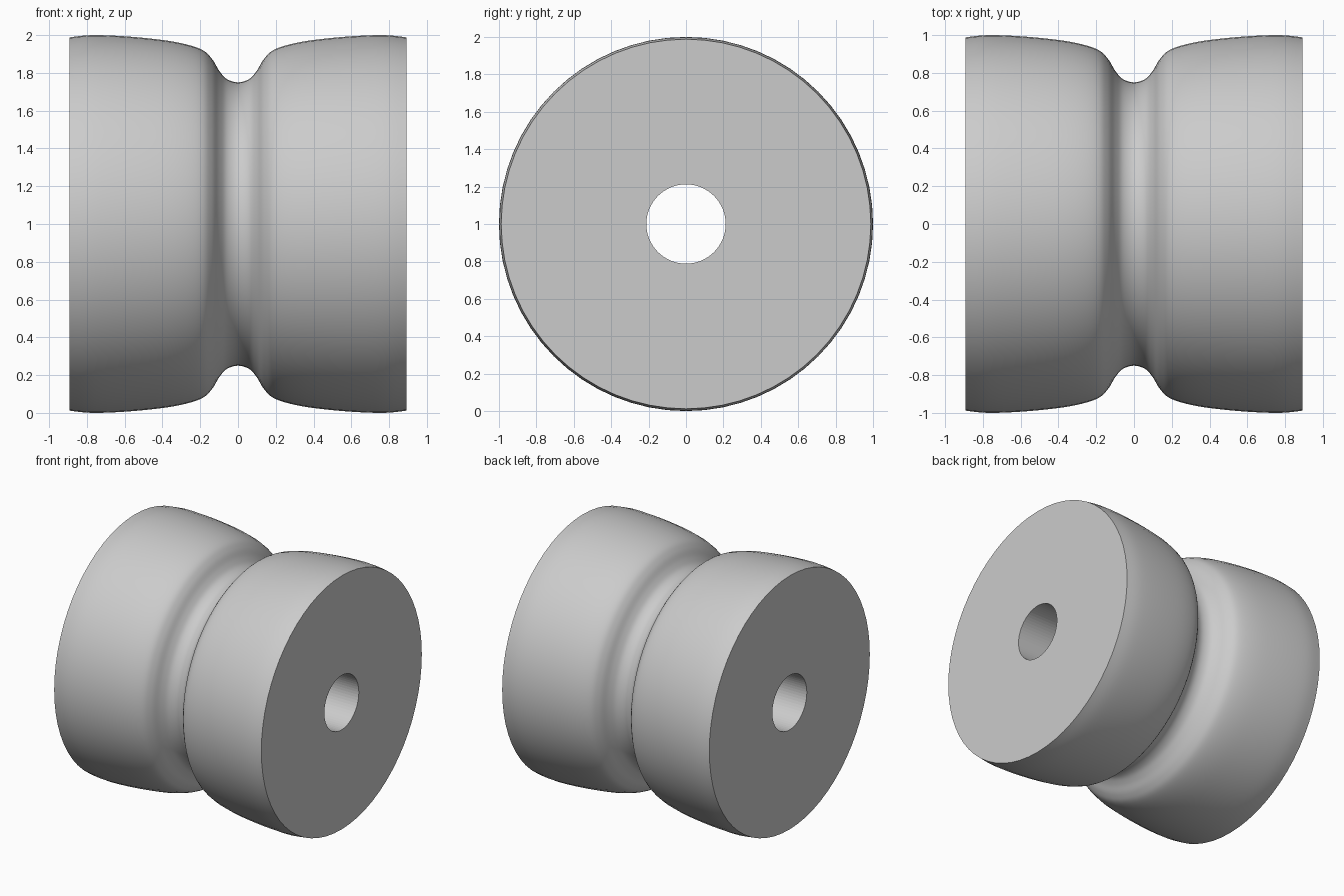
import bpy, bmesh, math
from mathutils import Vector

cube = bpy.data.objects.get("Cube")
if cube:
    bpy.data.objects.remove(cube, do_unlink=True)

HALF, BORE, SIDES = 0.893, 0.212, 64

grey = bpy.data.materials.new("light grey")
grey.use_nodes = True
colour = (0.6, 0.6, 0.6, 1)
grey.diffuse_color = colour
grey.node_tree.nodes["Principled BSDF"].inputs["Base Color"].default_value = colour


def smooth_path(points, steps):
    """Catmull-Rom curve through the points, end points being guides only."""
    path = []
    for a, b, c, d in zip(points, points[1:], points[2:], points[3:]):
        for i in range(steps):
            t = i / steps
            path.append(0.5 * (2 * b + (c - a) * t + (2 * a - 5 * b + 4 * c - d) * t ** 2
                               + (3 * b - a - 3 * c + d) * t ** 3))
    return path + [points[-2]]


# Half profile (distance from the middle, radius): groove, shoulder, crowned rim
half = [Vector(p) for p in [(0, 0.75), (0.06, 0.768), (0.1, 0.812), (0.14, 0.877),
                            (0.2, 0.927), (0.34, 0.965), (0.55, 0.99), (0.76, 1.0),
                            (HALF, 0.988)]]
guides = [Vector((-half[1].x, half[1].y))] + half + [Vector((1.0, 0.97))]
right = smooth_path(guides, 5)
left = [Vector((-p.x, p.y)) for p in reversed(right[1:])]
outline = [Vector((-HALF, BORE))] + left + right + [Vector((HALF, BORE))]

# Spin the closed profile about the axle
bm = bmesh.new()
verts = [bm.verts.new((p.x, 0, p.y)) for p in outline]
edges = [bm.edges.new((verts[i - 1], verts[i])) for i in range(len(verts))]
bmesh.ops.spin(bm, geom=verts + edges, cent=(0, 0, 0), axis=(1, 0, 0),
               angle=math.tau, steps=SIDES, use_duplicate=False)
bmesh.ops.remove_doubles(bm, verts=bm.verts, dist=0.0001)
bmesh.ops.recalc_face_normals(bm, faces=bm.faces)
bmesh.ops.translate(bm, verts=bm.verts, vec=(0, 0, 1))

mesh = bpy.data.meshes.new("grooved_roller")
bm.to_mesh(mesh)
bm.free()
mesh.materials.append(grey)
roller = bpy.data.objects.new("grooved_roller", mesh)
bpy.context.collection.objects.link(roller)

# Smooth rim and groove, crisp end edges, faceted bore
bpy.ops.object.select_all(action="DESELECT")
roller.select_set(True)
bpy.context.view_layer.objects.active = roller
bpy.ops.object.shade_smooth_by_angle(angle=math.radians(30))
for face in mesh.polygons:
    if math.hypot(face.center.y, face.center.z - 1) < BORE + 0.01:
        face.use_smooth = False
